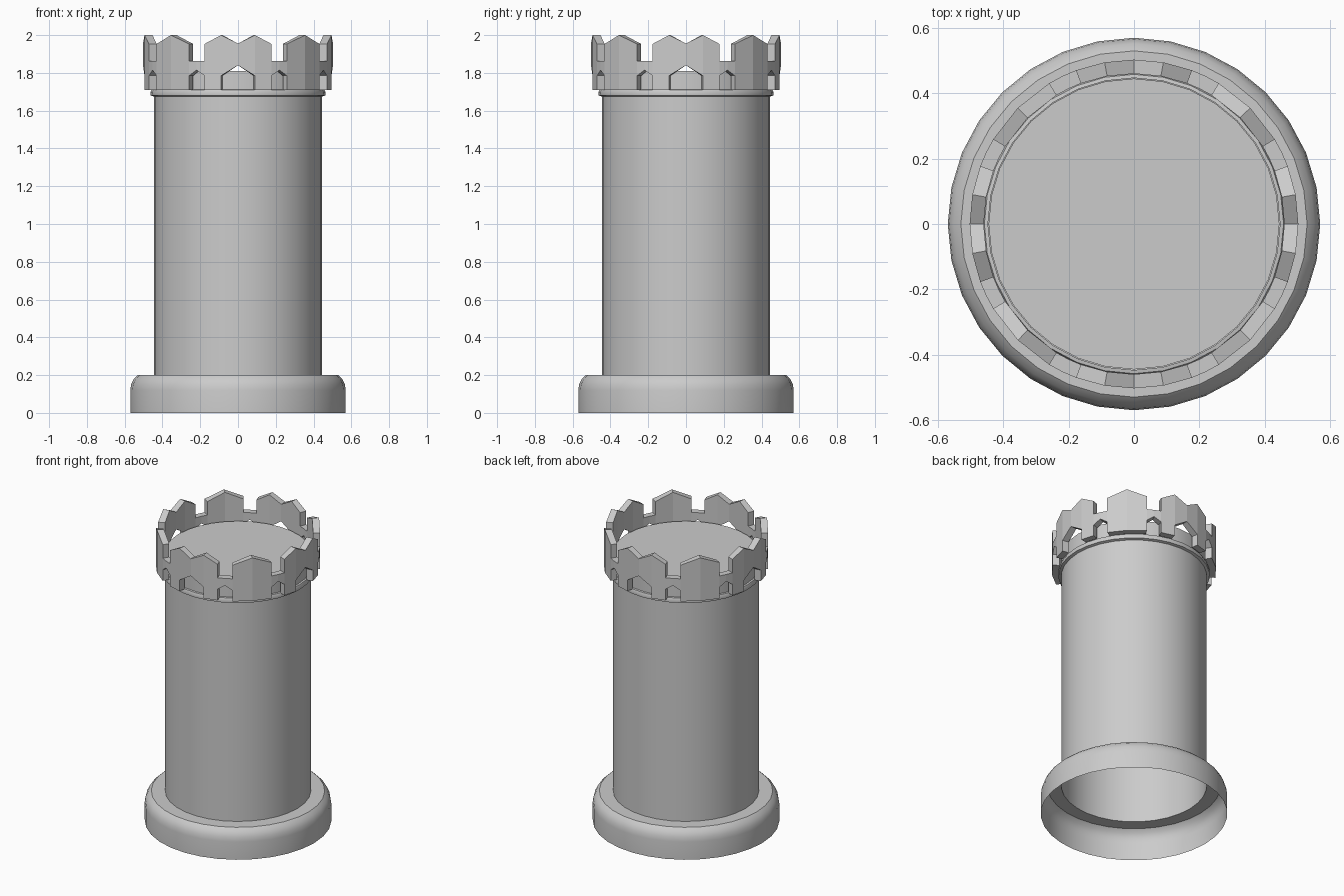
import bpy, bmesh, math

if "Cube" in bpy.data.objects:
    bpy.data.objects.remove(bpy.data.objects["Cube"])

stone = bpy.data.materials.new("grey_stone")
stone.diffuse_color = (0.6, 0.6, 0.6, 1)
stone.use_nodes = True
stone.node_tree.nodes["Principled BSDF"].inputs["Base Color"].default_value = stone.diffuse_color


def finish(name, bm, smooth):
    me = bpy.data.meshes.new(name)
    bm.to_mesh(me)
    bm.free()
    ob = bpy.data.objects.new(name, me)
    bpy.context.collection.objects.link(ob)
    me.materials.append(stone)
    if smooth:
        bpy.ops.object.select_all(action='DESELECT')
        ob.select_set(True)
        bpy.context.view_layer.objects.active = ob
        bpy.ops.object.shade_smooth_by_angle(angle=math.radians(35))
    return ob


def point(r, deg, z):
    a = math.radians(deg)
    return (r * math.cos(a), r * math.sin(a), z)


def lathe(name, profile, n=32, cap=False):
    """Turn an (r, z) profile, listed upwards on the outside, around z."""
    bm = bmesh.new()
    rings = [[bm.verts.new(point(r, 360 * i / n, z)) for i in range(n)] for r, z in profile]
    for lo, hi in zip(rings, rings[1:]):
        for i in range(n):
            j = (i + 1) % n
            bm.faces.new((lo[i], lo[j], hi[j], hi[i]))
    if cap:
        bm.faces.new(rings[-1])
    return finish(name, bm, True)


# Hollow foot with rounded shoulder, open underneath
lathe("foot", [(0.57, 0), (0.57, 0.12), (0.566, 0.15), (0.552, 0.18), (0.53, 0.2), (0.445, 0.2)])
# Tower shaft, closed by the floor behind the battlements
lathe("shaft", [(0.445, 0.2), (0.445, 1.81)], cap=True)
# Thin collar below the crown
lathe("collar", [(0.445, 1.675), (0.462, 1.68), (0.464, 1.695), (0.458, 1.71), (0.447, 1.712)])

# Crown: one eighth as columns (angle0, angle1, bottom0, bottom1, top0, top1)
eighth = [
    (0, 10.3, 1.84, 1.785, 1.955, 2.0),
    (10.3, 20.7, 1.71, 1.71, 2.0, 1.953),
    (20.7, 25.85, 1.785, 1.815, 1.862, 1.862),
    (25.85, 31, 1.815, 1.785, 1.862, 1.862),
    (31, 45, 1.71, 1.71, 1.953, 2.0),
]
quarter = eighth + [(90 - b, 90 - a, z1, z0, t1, t0) for a, b, z0, z1, t0, t1 in reversed(eighth)]
columns = [(a + 90 * k, b + 90 * k, *rest) for k in range(4) for a, b, *rest in quarter]

bm = bmesh.new()
R_OUT, R_IN = 0.503, 0.46


def quad(*pts):
    bm.faces.new([bm.verts.new(point(*p)) for p in pts])


for i, (a, b, z0, z1, t0, t1) in enumerate(columns):
    quad((R_OUT, a, z0), (R_OUT, b, z1), (R_OUT, b, t1), (R_OUT, a, t0))
    quad((R_IN, a, z0), (R_IN, a, t0), (R_IN, b, t1), (R_IN, b, z1))
    quad((R_OUT, a, t0), (R_OUT, b, t1), (R_IN, b, t1), (R_IN, a, t0))
    quad((R_OUT, a, z0), (R_IN, a, z0), (R_IN, b, z1), (R_OUT, b, z1))
    # Upright step faces where neighbouring columns differ in height
    nxt = columns[(i + 1) % len(columns)]
    for here, there, is_top in ((t1, nxt[4], True), (z1, nxt[2], False)):
        if abs(here - there) > 1e-4:
            pts = [(R_OUT, b, here), (R_IN, b, here), (R_IN, b, there), (R_OUT, b, there)]
            lo, hi = min(here, there), max(here, there)
            pts = [(R_OUT, b, lo), (R_IN, b, lo), (R_IN, b, hi), (R_OUT, b, hi)]
            faces_forward = (here > there) == is_top
            quad(*(pts if faces_forward else reversed(pts)))
bmesh.ops.remove_doubles(bm, verts=bm.verts, dist=0.0005)
finish("battlements", bm, False)
